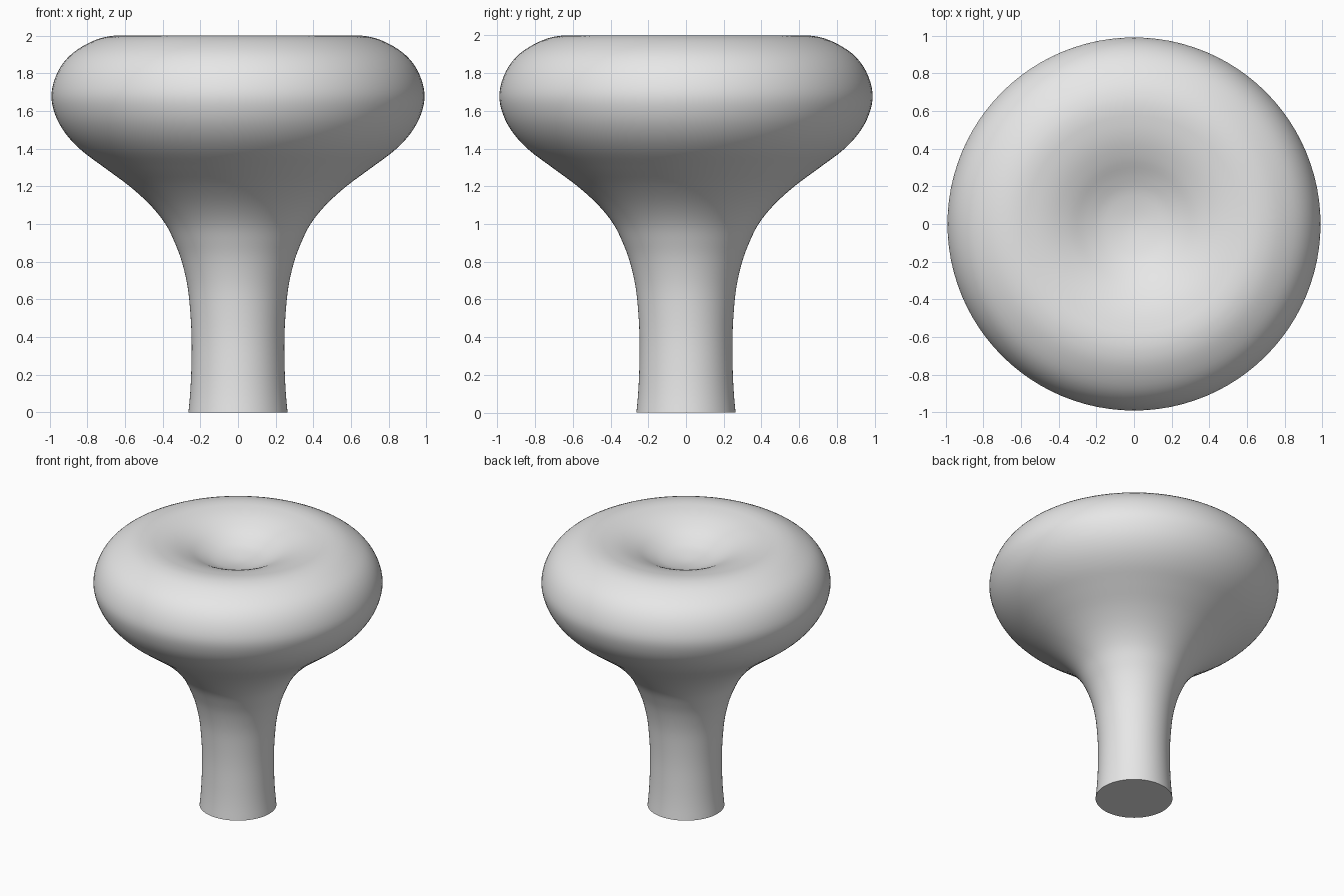
import bpy, bmesh, math

if "Cube" in bpy.data.objects:
    bpy.data.objects.remove(bpy.data.objects["Cube"])

# Lathe profile (radius, height): dished top, rounded rim, flared neck, stem
PROFILE = [
    (0.0, 1.83), (0.15, 1.85), (0.25, 1.886), (0.35, 1.935), (0.45, 1.972),
    (0.55, 1.993), (0.65, 2.0), (0.76, 1.975), (0.88, 1.905), (0.955, 1.81),
    (0.99, 1.69), (0.97, 1.58), (0.915, 1.48), (0.83, 1.39), (0.71, 1.3),
    (0.575, 1.2), (0.465, 1.1), (0.385, 1.0), (0.335, 0.9), (0.298, 0.8),
    (0.268, 0.67), (0.253, 0.53), (0.246, 0.38), (0.248, 0.22),
    (0.254, 0.1), (0.263, 0.0),
]
SEGMENTS = 96


def smooth_profile(pts, steps=4):
    """Catmull-Rom curve through the profile points."""
    p = [(-pts[1][0], pts[1][1])] + pts + [pts[-1]]
    out = []
    for i in range(1, len(p) - 2):
        a, b, c, d = p[i - 1:i + 3]
        for s in range(steps):
            t = s / steps
            out.append(tuple(
                0.5 * (2 * b[k] + (c[k] - a[k]) * t
                       + (2 * a[k] - 5 * b[k] + 4 * c[k] - d[k]) * t ** 2
                       + (3 * b[k] - a[k] - 3 * c[k] + d[k]) * t ** 3)
                for k in range(2)))
    out.append(pts[-1])
    return out


# Turned knob body
bm = bmesh.new()
curve = smooth_profile(PROFILE)
centre = bm.verts.new((0, 0, curve[0][1]))
rings = []
for r, z in curve[1:]:
    rings.append([bm.verts.new((r * math.cos(2 * math.pi * i / SEGMENTS),
                                r * math.sin(2 * math.pi * i / SEGMENTS), min(z, 2.0)))
                  for i in range(SEGMENTS)])
for i in range(SEGMENTS):
    j = (i + 1) % SEGMENTS
    bm.faces.new((centre, rings[0][i], rings[0][j]))
    for up, low in zip(rings, rings[1:]):
        bm.faces.new((up[i], low[i], low[j], up[j]))
bm.faces.new(rings[-1][::-1])  # flat base
bmesh.ops.recalc_face_normals(bm, faces=bm.faces)

mesh = bpy.data.meshes.new("knob")
bm.to_mesh(mesh)
bm.free()
knob = bpy.data.objects.new("knob", mesh)
bpy.context.collection.objects.link(knob)

# Plain grey
grey = bpy.data.materials.new("light grey")
grey.diffuse_color = (0.8, 0.8, 0.8, 1)
grey.use_nodes = True
grey.node_tree.nodes["Principled BSDF"].inputs["Base Color"].default_value = grey.diffuse_color
mesh.materials.append(grey)

bpy.context.view_layer.objects.active = knob
knob.select_set(True)
bpy.ops.object.shade_smooth_by_angle(angle=math.radians(40))
